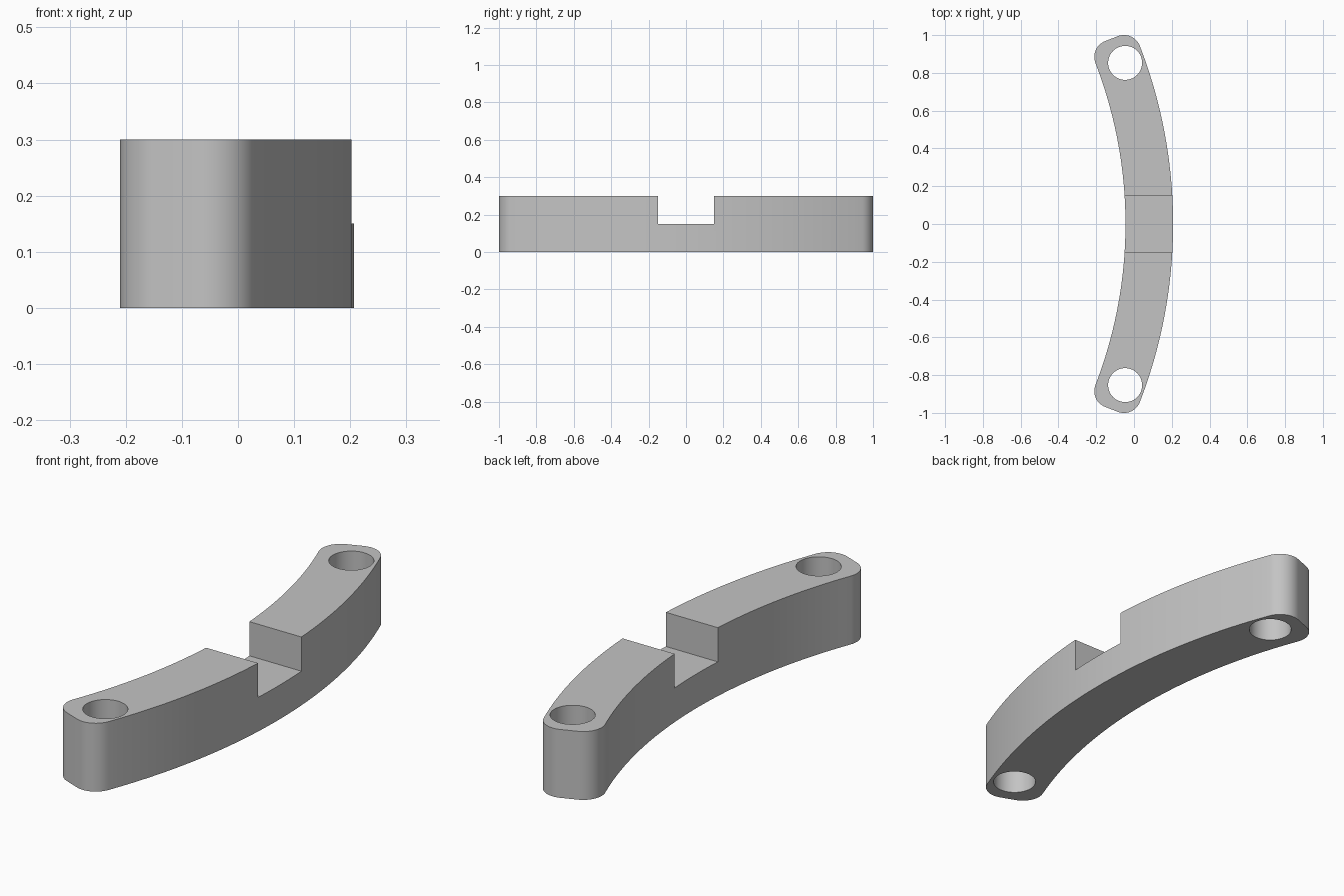
import bpy, bmesh
from math import sin, cos, radians

cube = bpy.data.objects.get("Cube")
if cube:
    bpy.data.objects.remove(cube, do_unlink=True)

HEIGHT = 0.3
CENTRE_X = -2.405            # shared centre of both curved sides
INNER_R, OUTER_R = 2.36, 2.612
CORNER_R = 0.09
END_ANGLE = 21.16

grey = bpy.data.materials.new("plain_grey")
grey.use_nodes = True
colour = (0.55, 0.55, 0.55, 1)
grey.diffuse_color = colour
grey.node_tree.nodes["Principled BSDF"].inputs["Base Color"].default_value = colour


def arc(cx, cy, r, start, end, steps):
    angles = [radians(start + (end - start) * i / steps) for i in range(steps + 1)]
    return [(cx + r * cos(a), cy + r * sin(a)) for a in angles]


def prism(name, outline, z0, z1):
    bm = bmesh.new()
    face = bm.faces.new([bm.verts.new((x, y, z0)) for x, y in outline])
    top = bmesh.ops.extrude_face_region(bm, geom=[face])["geom"]
    verts = [v for v in top if isinstance(v, bmesh.types.BMVert)]
    bmesh.ops.translate(bm, verts=verts, vec=(0, 0, z1 - z0))
    bmesh.ops.recalc_face_normals(bm, faces=bm.faces[:])
    mesh = bpy.data.meshes.new(name)
    bm.to_mesh(mesh)
    bm.free()
    mesh.materials.append(grey)
    obj = bpy.data.objects.new(name, mesh)
    bpy.context.collection.objects.link(obj)
    return obj


def corner(r, start):
    a = radians(END_ANGLE)
    return arc(CENTRE_X + r * cos(a), r * sin(a), CORNER_R, start, start + 90, 14)


# Curved bar: half outline with two rounded end corners, mirrored across y
half = arc(CENTRE_X, 0, OUTER_R, 0, END_ANGLE, 20)[:-1]
half += corner(OUTER_R - CORNER_R, END_ANGLE)
half += corner(INNER_R + CORNER_R, END_ANGLE + 90)
half += arc(CENTRE_X, 0, INNER_R, END_ANGLE, 0, 20)[1:]
outline = half + [(x, -y) for x, y in reversed(half[1:-1])]
bar = prism("curved_bar", outline, 0, HEIGHT)

# Cutters: a hole at each end and a square notch across the middle
cutters = [prism("hole_cutter", arc(-0.047, side * 0.853, 0.09, 0, 352.5, 47), -0.1, 0.5)
           for side in (-1, 1)]
cutters.append(prism("notch_cutter", [(-0.5, -0.15), (0.5, -0.15), (0.5, 0.15), (-0.5, 0.15)],
                     HEIGHT / 2, 0.5))

bpy.ops.object.select_all(action='DESELECT')
bpy.context.view_layer.objects.active = bar
bar.select_set(True)
for cutter in cutters:
    cutter.hide_render = True
    mod = bar.modifiers.new("cut", 'BOOLEAN')
    mod.operation = 'DIFFERENCE'
    mod.solver = 'EXACT'
    mod.object = cutter
    bpy.ops.object.modifier_apply(modifier=mod.name)
    bpy.data.objects.remove(cutter, do_unlink=True)

bpy.ops.object.shade_smooth_by_angle(angle=radians(30))
